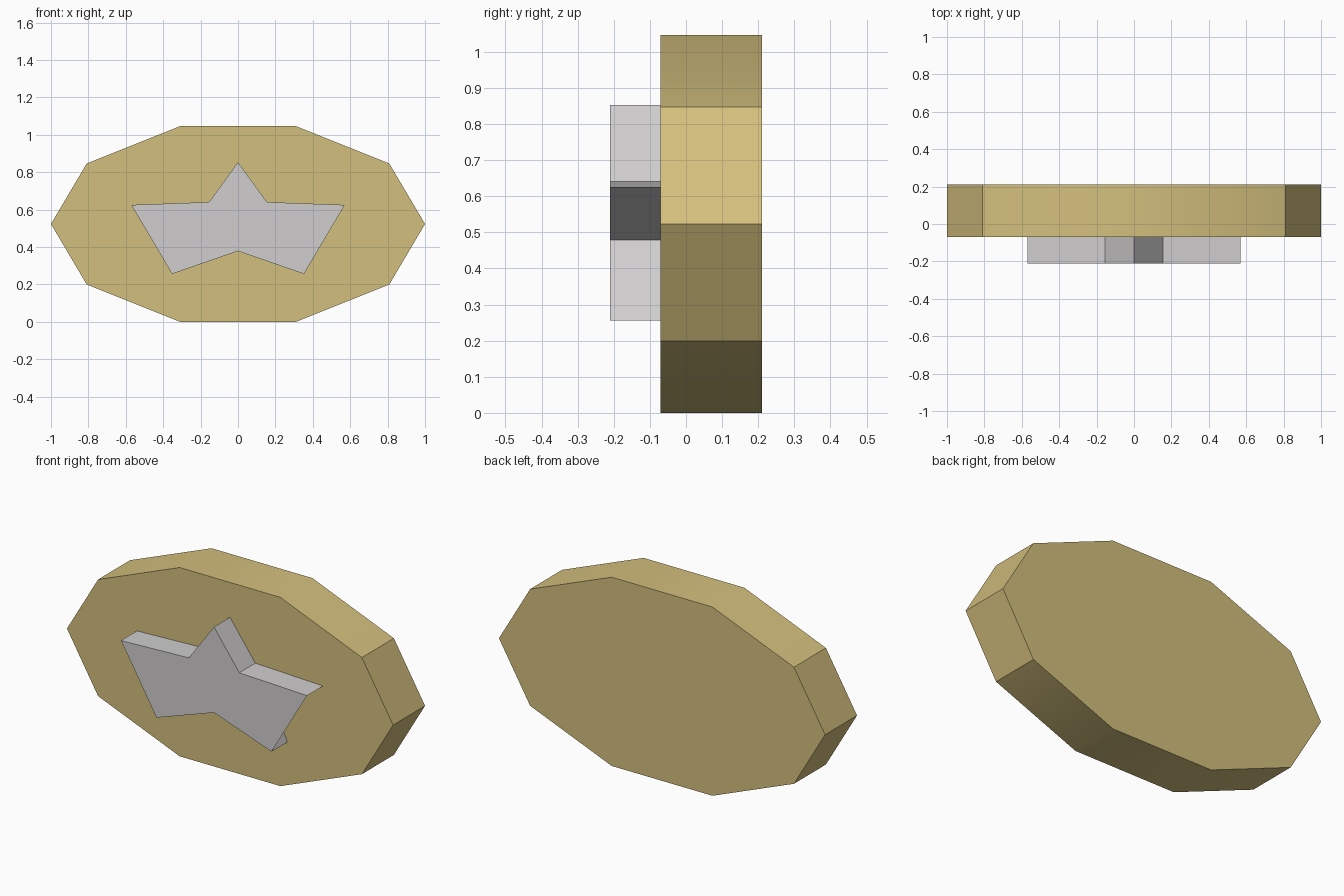
import bpy, bmesh, math

cube = bpy.data.objects.get("Cube")
if cube:
    bpy.data.objects.remove(cube, do_unlink=True)

CENTRE_Z = 0.523


def material(name, rgb):
    mat = bpy.data.materials.new(name)
    mat.use_nodes = True
    colour = (*rgb, 1.0)
    mat.diffuse_color = colour
    mat.node_tree.nodes["Principled BSDF"].inputs["Base Color"].default_value = colour
    return mat


def ring(count, radii, start):
    """Points on an ellipse; the radii (x, z) alternate through the list."""
    points = []
    for i in range(count):
        rx, rz = radii[i % len(radii)]
        a = start + i * math.tau / count
        points.append((rx * math.cos(a), CENTRE_Z + rz * math.sin(a)))
    return points


def slab(name, outline, front_y, back_y, mat, bridged=()):
    """Extrude an outline along y; the front cap spans the bridged points."""
    bm = bmesh.new()
    front = [bm.verts.new((x, front_y, z)) for x, z in outline]
    back = [bm.verts.new((x, back_y, z)) for x, z in outline]
    n = len(outline)
    for i in range(n):
        j = (i + 1) % n
        bm.faces.new((front[j], front[i], back[i], back[j]))
    bm.faces.new([v for i, v in enumerate(front) if i not in bridged])
    bm.faces.new(back[::-1])
    mesh = bpy.data.meshes.new(name)
    bm.to_mesh(mesh)
    bm.free()
    mesh.materials.append(mat)
    obj = bpy.data.objects.new(name, mesh)
    bpy.context.collection.objects.link(obj)
    return obj


gold = material("dull_gold", (0.65, 0.52, 0.205))
silver = material("pale_grey", (0.63, 0.615, 0.615))

# Ten-sided oval plate, softened where its rim bends only slightly
plate = slab("oval_plate", ring(10, [(1.0, 0.55)], 0), -0.07, 0.21, gold)
bpy.ops.object.select_all(action="DESELECT")
plate.select_set(True)
bpy.context.view_layer.objects.active = plate
bpy.ops.object.shade_smooth_by_angle(angle=math.radians(30))

# Raised star, with its front cap spanning the two side notches
star_outline = ring(10, [(0.6, 0.33), (0.264, 0.145)], math.pi / 2)
slab("raised_star", star_outline, -0.21, -0.07, silver, bridged=(3, 7))
